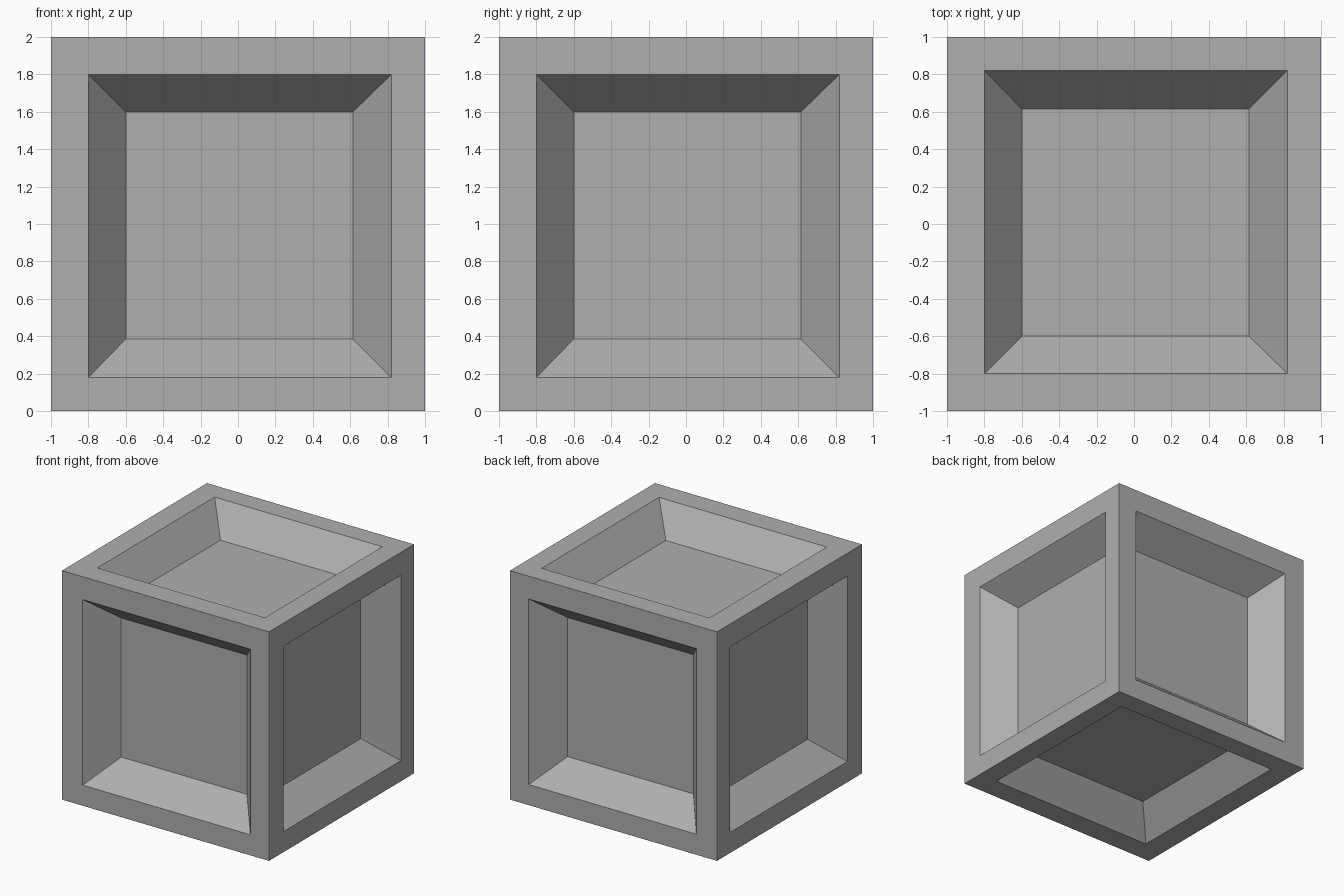
import bpy
import bmesh
from mathutils import Vector

cube = bpy.data.objects.get("Cube")
if cube:
    bpy.data.objects.remove(cube, do_unlink=True)

DEPTH = 0.245
# Recess limits along each axis: (low, high), relative to the cube centre
RIM = ((-0.8, 0.82), (-0.8, 0.82), (-0.82, 0.8))
FLOOR = ((-0.6, 0.615), (-0.6, 0.615), (-0.615, 0.6))

grey = bpy.data.materials.new("mid_grey")
grey.use_nodes = True
colour = (0.43, 0.43, 0.43, 1)
grey.diffuse_color = colour
grey.node_tree.nodes["Principled BSDF"].inputs["Base Color"].default_value = colour


def fit(verts, normal, limits, depth):
    """Move the corners of a panel to the limits, sunk by depth."""
    for v in verts:
        for axis in range(3):
            if abs(normal[axis]) > 0.5:
                v.co[axis] = normal[axis] * (1 - depth)
            else:
                v.co[axis] = limits[axis][v.co[axis] > 0]


# Solid block with a tapered recess on every side
bm = bmesh.new()
bmesh.ops.create_cube(bm, size=2)
bm.normal_update()
for face in list(bm.faces):
    normal = face.normal.copy()
    bmesh.ops.inset_individual(bm, faces=[face], thickness=0.2)
    fit(face.verts, normal, RIM, 0)
    bmesh.ops.inset_individual(bm, faces=[face], thickness=0.2)
    fit(face.verts, normal, FLOOR, DEPTH)
bmesh.ops.translate(bm, verts=bm.verts, vec=Vector((0, 0, 1)))
bmesh.ops.recalc_face_normals(bm, faces=bm.faces)

mesh = bpy.data.meshes.new("recessed_block")
bm.to_mesh(mesh)
bm.free()
mesh.materials.append(grey)
block = bpy.data.objects.new("recessed_block", mesh)
bpy.context.collection.objects.link(block)
